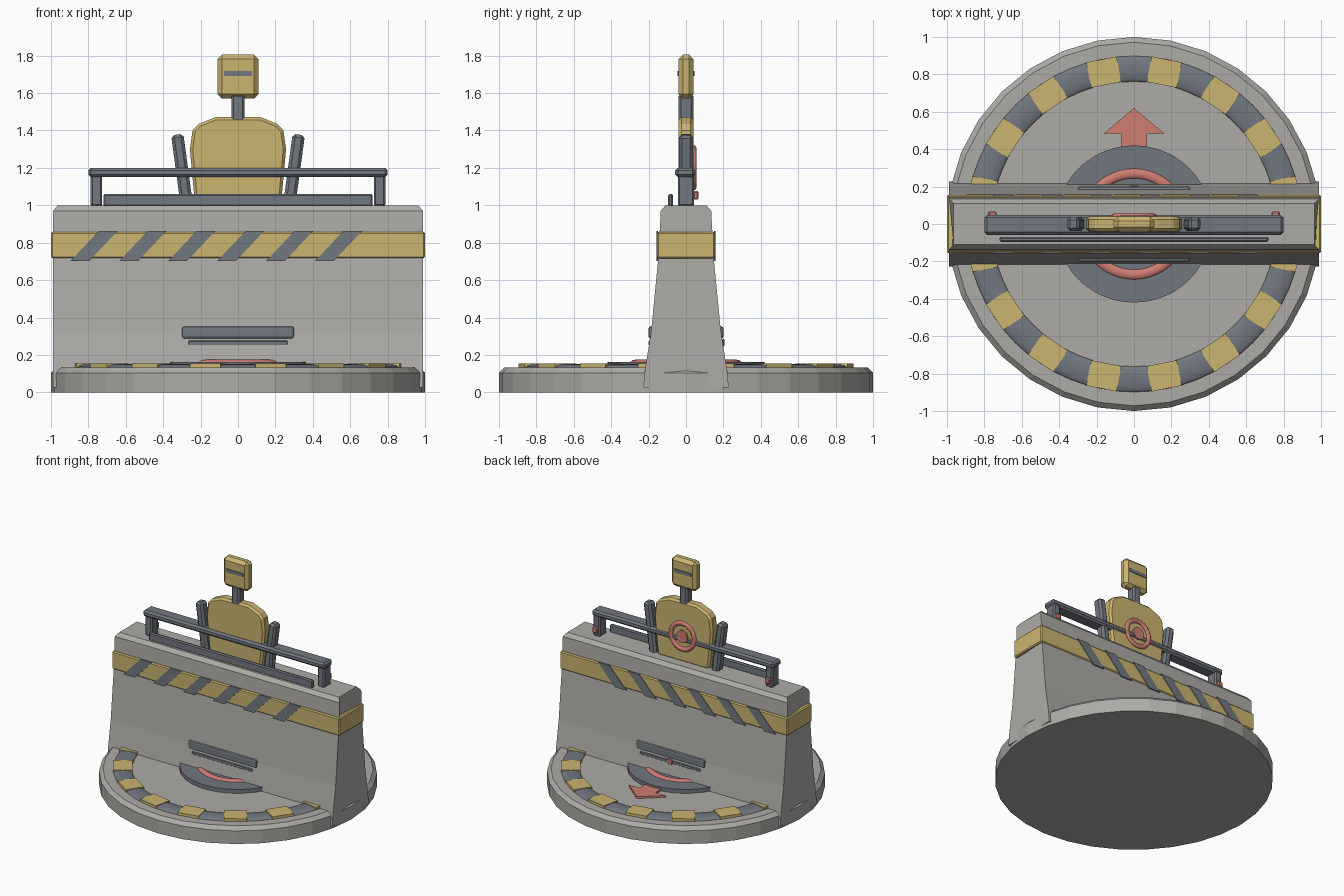
import bpy, bmesh, math
from mathutils import Matrix, Vector

if "Cube" in bpy.data.objects:
    bpy.data.objects.remove(bpy.data.objects["Cube"])


def material(name, rgb):
    m = bpy.data.materials.new(name)
    m.diffuse_color = (*rgb, 1)
    m.use_nodes = True
    m.node_tree.nodes["Principled BSDF"].inputs["Base Color"].default_value = m.diffuse_color
    return m


CONCRETE = material("concrete grey", (0.42, 0.41, 0.385))
YELLOW = material("hazard yellow", (0.60, 0.46, 0.165))
STEEL = material("dark steel", (0.17, 0.187, 0.215))
RED = material("signal red", (0.62, 0.205, 0.17))


def finish(name, bm, mat, matrix=None):
    bmesh.ops.recalc_face_normals(bm, faces=bm.faces)
    if matrix:
        bm.transform(matrix)
    me = bpy.data.meshes.new(name)
    bm.to_mesh(me)
    bm.free()
    me.materials.append(mat)
    ob = bpy.data.objects.new(name, me)
    bpy.context.collection.objects.link(ob)
    return ob


def bevel(bm, width, segments=1, keep=lambda e: True):
    edges = [e for e in bm.edges if keep(e)]
    bmesh.ops.bevel(bm, geom=edges, offset=width, segments=segments,
                    profile=0.5, affect='EDGES', clamp_overlap=True)


def box(name, center, size, mat, bev=0, segments=1, rot=None):
    bm = bmesh.new()
    bmesh.ops.create_cube(bm, size=1)
    bmesh.ops.scale(bm, vec=size, verts=bm.verts)
    if bev:
        bevel(bm, bev, segments)
    m = Matrix.Translation(center)
    return finish(name, bm, mat, m @ rot if rot else m)


def prism(name, pts, axis, a, b, mat, bev=0, keep=lambda e: True, adjust=None):
    """Extrude a 2D outline from a to b along the given axis."""
    place = {'x': lambda p, t: (t, p[0], p[1]),
             'y': lambda p, t: (p[0], t, p[1]),
             'z': lambda p, t: (p[0], p[1], t)}[axis]
    bm = bmesh.new()
    ra = [bm.verts.new(place(p, a)) for p in pts]
    rb = [bm.verts.new(place(p, b)) for p in pts]
    n = len(pts)
    bm.faces.new(ra)
    bm.faces.new(rb)
    for i in range(n):
        j = (i + 1) % n
        bm.faces.new((ra[i], ra[j], rb[j], rb[i]))
    bmesh.ops.recalc_face_normals(bm, faces=bm.faces)
    if adjust:
        for v in bm.verts:
            adjust(v)
    if bev:
        bevel(bm, bev, 1, keep)
    return finish(name, bm, mat)


def circle(r, n=32, cx=0, cy=0):
    return [(cx + r * math.cos(2 * math.pi * i / n),
             cy + r * math.sin(2 * math.pi * i / n)) for i in range(n)]


def mirrored(half):
    return half + [(-x, z) for x, z in reversed(half)]


def torus(name, loc, major, minor, mat, flat=1, rot=(0, 0, 0)):
    bpy.ops.mesh.primitive_torus_add(location=loc, rotation=rot, major_radius=major,
                                     minor_radius=minor, major_segments=64, minor_segments=12)
    ob = bpy.context.object
    ob.name = name
    ob.scale.z = flat
    ob.data.materials.append(mat)
    bpy.ops.object.shade_smooth()
    return ob


# Round base with a chamfered top rim
prism("base_disc", circle(1.0), 'z', 0, 0.132, CONCRETE, 0.028,
      lambda e: all(v.co.z > 0.1 for v in e.verts))

# Striped ring on the base
torus("floor_ring", (0, 0, 0.13), 0.83, 0.07, STEEL, 0.29)
for i in range(16):
    a = math.radians(11.25 + 22.5 * i)
    box("ring_plate", (0.828 * math.cos(a), 0.828 * math.sin(a), 0.142),
        (0.138, 0.165, 0.022), YELLOW, rot=Matrix.Rotation(a, 4, 'Z'))

# Central pad, red ring and direction arrow
prism("centre_pad", circle(0.42, 48), 'z', 0.12, 0.163, STEEL)
torus("pad_ring", (0, 0, 0.152), 0.27, 0.03, RED, 0.75)
prism("arrow", mirrored([(0.07, 0.36), (0.07, 0.485), (0.16, 0.485), (0.0, 0.62)])[:-1][:3]
      + [(0, 0.62), (-0.16, 0.485), (-0.07, 0.485), (-0.07, 0.36)],
      'z', 0.12, 0.147, RED)


# Barrier wall with a flared foot and chamfered top
def taper_ends(v):
    limit = 0.965 if v.co.z > 0.99 else 0.988
    v.co.x = math.copysign(limit, v.co.x)


prism("barrier_wall",
      mirrored([(0.228, 0.025), (0.222, 0.1), (0.186, 0.33), (0.148, 0.72),
                (0.135, 0.97), (0.11, 1.0)]),
      'x', -0.988, 0.988, CONCRETE, adjust=taper_ends)

# Hazard band and slanted stripes wrapping both faces
box("hazard_band", (0, 0, 0.787), (2.0, 0.31, 0.142), YELLOW, 0.008)
for i in range(6):
    x = -0.895 + 0.2615 * i
    for s in (-1, 1):
        prism("hazard_stripe", [(x, 0.703), (x + 0.1, 0.703), (x + 0.25, 0.862), (x + 0.15, 0.862)],
              'y', s * 0.15, s * 0.159, STEEL)

# Lower grab bars on both faces
for s in (-1, 1):
    bar = box("grab_bar", (0, s * 0.186, 0.32), (0.6, 0.03, 0.066), STEEL, 0.013, 2)
    box("grab_bar_lip", (0, s * 0.19, 0.263), (0.53, 0.02, 0.026), STEEL, 0.004)
box("grab_bar_light", (0, 0.2, 0.265), (0.045, 0.014, 0.04), RED, 0.004)

# Top rail, posts, post lights and front sill bar
box("top_rail", (0, -0.005, 1.175), (1.6, 0.105, 0.05), STEEL, 0.014)
for s in (-1, 1):
    box("rail_post", (s * 0.757, 0, 1.08), (0.062, 0.088, 0.17), STEEL, 0.01)
    box("post_light", (s * 0.757, 0.053, 1.053), (0.045, 0.028, 0.045), RED, 0.007)
box("sill_bar", (0, -0.082, 1.027), (1.44, 0.026, 0.066), STEEL, 0.008)

# Dummy target: torso, arms, neck, head and visors
prism("torso",
      mirrored([(0.222, 0.99), (0.235, 1.06), (0.257, 1.3), (0.243, 1.4),
                (0.21, 1.435), (0.12, 1.472)]),
      'y', -0.04, 0.04, YELLOW, 0.015,
      lambda e: abs(e.verts[0].co.y - e.verts[1].co.y) < 0.001)
for s in (-1, 1):
    box("arm", (s * 0.298, 0, 1.18), (0.066, 0.075, 0.4), STEEL, 0.016,
        rot=Matrix.Rotation(s * 0.135, 4, 'Y'))
box("neck", (0, 0, 1.515), (0.07, 0.078, 0.16), STEEL, 0.012)
box("head", (0, 0, 1.688), (0.22, 0.08, 0.235), YELLOW, 0.024)
for s in (-1, 1):
    box("visor", (0, s * 0.04, 1.704), (0.15, 0.01, 0.026), STEEL)

# Bullseye on the back of the torso
torus("bullseye_ring", (0, 0.042, 1.2), 0.102, 0.018, RED, 0.8, (math.pi / 2, 0, 0))
prism("bullseye_dot", circle(0.048, 24, 0, 1.2), 'y', 0.035, 0.054, RED)
